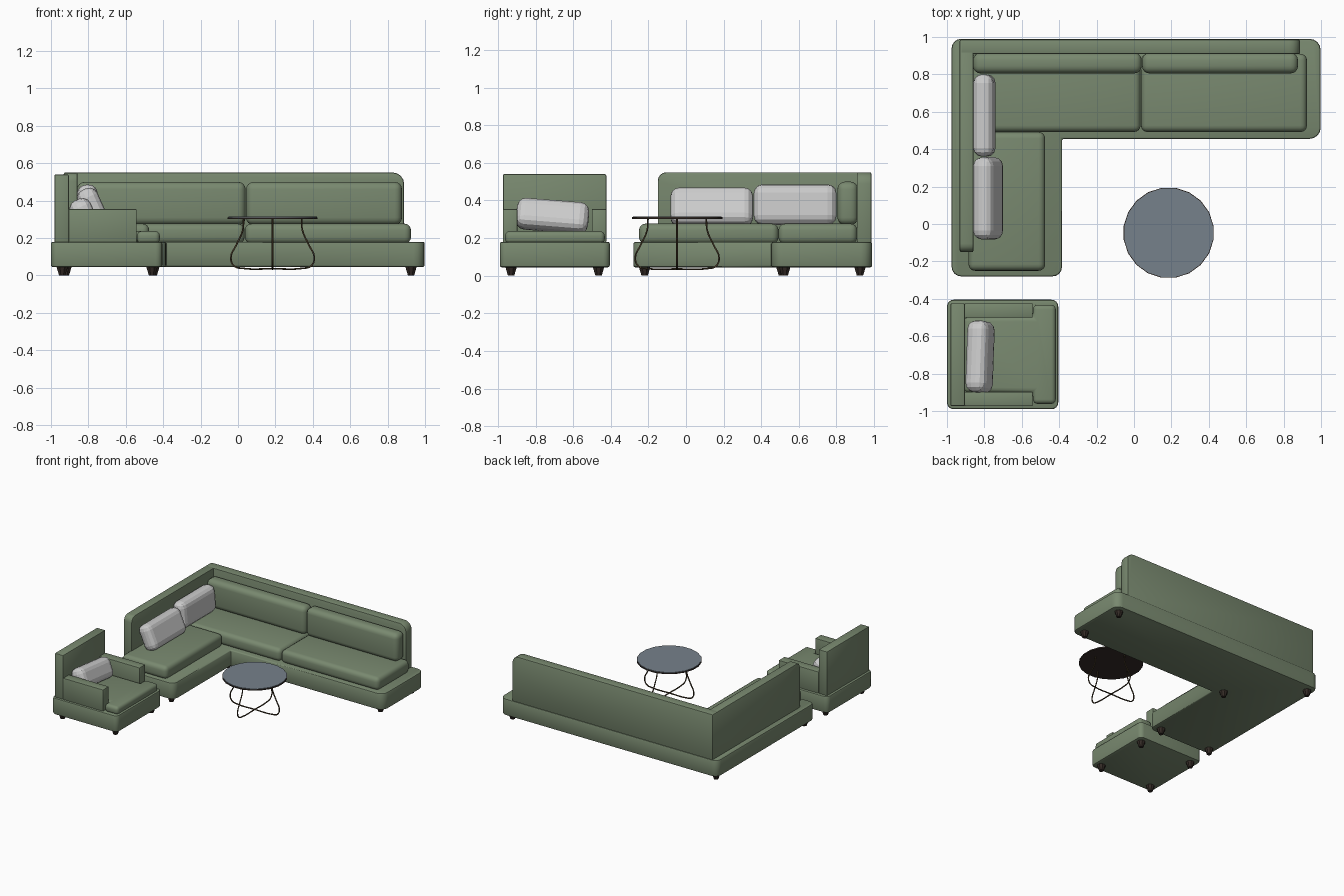
import bpy, bmesh, math
from mathutils import Vector, Matrix

if "Cube" in bpy.data.objects:
    bpy.data.objects.remove(bpy.data.objects["Cube"])


def material(name, rgb):
    m = bpy.data.materials.new(name)
    m.diffuse_color = (*rgb, 1)
    m.use_nodes = True
    m.node_tree.nodes["Principled BSDF"].inputs["Base Color"].default_value = m.diffuse_color
    return m


GREEN = material("green_fabric", (0.19, 0.25, 0.16))
DARK = material("dark_wood", (0.035, 0.025, 0.02))
WIRE = material("bronze_wire", (0.06, 0.04, 0.02))
GLASS = material("slate_top", (0.18, 0.22, 0.26))


def finish(bm, name, mat=None, bevel=0, seg=3, smooth=True):
    bmesh.ops.recalc_face_normals(bm, faces=bm.faces)
    if bevel:
        edges = [e for e in bm.edges if e.calc_face_angle(0) > math.radians(40)]
        bmesh.ops.bevel(bm, geom=edges, offset=bevel, segments=seg, profile=0.5,
                        affect='EDGES', clamp_overlap=True)
    me = bpy.data.meshes.new(name)
    bm.to_mesh(me)
    bm.free()
    ob = bpy.data.objects.new(name, me)
    bpy.context.collection.objects.link(ob)
    if mat:
        me.materials.append(mat)
    if smooth:
        bpy.ops.object.select_all(action='DESELECT')
        ob.select_set(True)
        bpy.context.view_layer.objects.active = ob
        bpy.ops.object.shade_smooth_by_angle(angle=math.radians(35))
    return ob


def outline(pts, n=4):
    """Round each right-angled corner (u, v, radius) with an arc."""
    out = []
    for i, (u, v, r) in enumerate(pts):
        p = Vector((u, v))
        if not r:
            out.append(p)
            continue
        a = (Vector(pts[i - 1][:2]) - p).normalized()
        b = (Vector(pts[(i + 1) % len(pts)][:2]) - p).normalized()
        for k in range(n + 1):
            t = math.pi / 2 * k / n
            out.append(p + r * (a + b) - r * (a * math.sin(t) + b * math.cos(t)))
    return out


def prism(name, pts, lo, hi, plane='xy', mat=GREEN, bevel=0.01, seg=2):
    """Extrude a rounded outline along the axis missing from plane."""
    place = {'xy': lambda u, v, w: (u, v, w),
             'xz': lambda u, v, w: (u, w, v),
             'yz': lambda u, v, w: (w, u, v)}[plane]
    bm = bmesh.new()
    f = bm.faces.new([bm.verts.new(place(p.x, p.y, lo)) for p in outline(pts)])
    ext = bmesh.ops.extrude_face_region(bm, geom=[f])
    verts = [g for g in ext['geom'] if isinstance(g, bmesh.types.BMVert)]
    step = Vector(place(0, 0, hi - lo))
    bmesh.ops.translate(bm, verts=verts, vec=step)
    if not any(f.is_valid and v in f.verts for v in verts) and len(bm.faces) == len(f.verts) + 1:
        bm.faces.new([v for v in f.verts])
    return finish(bm, name, mat, bevel, seg)


def rect(u0, v0, u1, v1, r=(0, 0, 0, 0)):
    return [(u0, v0, r[0]), (u1, v0, r[1]), (u1, v1, r[2]), (u0, v1, r[3])]


def cushion(name, x0, y0, x1, y1, z0, z1, bevel=0.035):
    prism(name, rect(x0, y0, x1, y1), z0, z1, bevel=bevel, seg=4)


def pillow(name, loc, size, tilt, roll=0):
    bm = bmesh.new()
    bmesh.ops.create_cube(bm, size=1, matrix=Matrix.Diagonal((*size, 1)))
    ob = finish(bm, name, None, 0.047, 3, smooth=False)
    ob.location = loc
    ob.rotation_euler = (math.radians(roll), math.radians(tilt), 0)


def cone(name, x, y, z0, z1, r0, r1, sides, mat):
    bm = bmesh.new()
    bmesh.ops.create_cone(bm, cap_ends=True, segments=sides, radius1=r0, radius2=r1,
                          depth=z1 - z0,
                          matrix=Matrix.Translation((x, y, (z0 + z1) / 2))
                          @ Matrix.Rotation(math.pi / sides, 4, 'Z'))
    return finish(bm, name, mat)


# corner sofa: plinth and two backrest panels
prism("sofa_base", [(-0.975, -0.28, 0.05), (-0.385, -0.28, 0.05), (-0.385, 0.455, 0),
                    (0.998, 0.455, 0.06), (0.998, 0.99, 0.06), (-0.975, 0.99, 0.05)],
      0.045, 0.18)
prism("sofa_long_back", rect(-0.93, 0.175, 0.888, 0.55, (0, 0, 0.06, 0)),
      0.908, 0.986, 'xz', bevel=0.008)
prism("sofa_side_back", rect(-0.15, 0.175, 0.985, 0.55, (0, 0, 0, 0.045)),
      -0.932, -0.858, 'yz', bevel=0.008)

# sofa seat and back cushions
cushion("seat_cushion_left", -0.87, 0.492, 0.035, 0.91, 0.17, 0.277)
cushion("seat_cushion_right", 0.037, 0.492, 0.925, 0.91, 0.17, 0.277)
cushion("seat_cushion_chaise", -0.885, -0.25, -0.475, 0.492, 0.17, 0.277)
cushion("back_cushion_left", -0.86, 0.805, 0.041, 0.915, 0.27, 0.5, 0.04)
cushion("back_cushion_right", 0.043, 0.805, 0.877, 0.915, 0.27, 0.5, 0.04)

# armchair
prism("chair_base", rect(-1, -0.99, -0.405, -0.405, (0.035,) * 4), 0.045, 0.18)
prism("chair_back", rect(-0.982, -0.974, -0.904, -0.424), 0.175, 0.54, bevel=0.008)
for side, y0, y1 in (("left", -0.974, -0.897), ("right", -0.501, -0.424)):
    prism("chair_arm_" + side, rect(-0.906, y0, -0.542, y1), 0.175, 0.355, bevel=0.006)
prism("chair_seat_cushion",
      [(-0.91, -0.9, 0), (-0.54, -0.9, 0), (-0.54, -0.962, 0), (-0.418, -0.962, 0),
       (-0.418, -0.432, 0), (-0.54, -0.432, 0), (-0.54, -0.498, 0), (-0.91, -0.498, 0)],
      0.17, 0.237, bevel=0.025, seg=4)

# loose pillows
pillow("sofa_pillow_front", (-0.78, 0.137, 0.365), (0.115, 0.44, 0.21), -24)
pillow("sofa_pillow_rear", (-0.8, 0.58, 0.378), (0.11, 0.44, 0.215), -5)
pillow("chair_pillow", (-0.823, -0.71, 0.318), (0.12, 0.385, 0.165), -24, -5)

# tapered feet
feet = [(0.925, 0.925), (0.925, 0.525), (-0.92, 0.925), (-0.45, 0.51),
        (-0.92, -0.22), (-0.45, -0.22),
        (-0.94, -0.93), (-0.46, -0.93), (-0.94, -0.465), (-0.46, -0.465)]
for i, (x, y) in enumerate(feet):
    cone(f"foot_{i + 1}", x, y, 0, 0.05, 0.018, 0.034, 8, DARK)

# round table: top, dark underside, two crossing wire hoops
TX, TY = 0.185, -0.047
cone("table_underside", TX, TY, 0.302, 0.311, 0.243, 0.243, 20, DARK)
cone("table_top", TX, TY, 0.309, 0.315, 0.239, 0.239, 20, GLASS)
half = [(0.155, 0.305), (0.16, 0.24), (0.193, 0.165), (0.223, 0.095),
        (0.205, 0.05), (0.16, 0.038)]
path = [(-r, z) for r, z in half] + [(0, 0.036)] + [(r, z) for r, z in reversed(half)]
for i in range(2):
    cu = bpy.data.curves.new("table_hoop", 'CURVE')
    cu.dimensions = '3D'
    cu.bevel_depth = 0.005
    cu.bevel_resolution = 1
    cu.resolution_u = 4
    sp = cu.splines.new('BEZIER')
    sp.bezier_points.add(len(path) - 1)
    for bp, (r, z) in zip(sp.bezier_points, path):
        bp.co = (r, 0, z)
        bp.handle_left_type = bp.handle_right_type = 'AUTO'
    cu.materials.append(WIRE)
    ob = bpy.data.objects.new(f"table_hoop_{i + 1}", cu)
    ob.location = (TX, TY, 0)
    ob.rotation_euler.z = i * math.pi / 2
    bpy.context.collection.objects.link(ob)
    bpy.ops.object.select_all(action='DESELECT')
    ob.select_set(True)
    bpy.context.view_layer.objects.active = ob
    bpy.ops.object.convert(target='MESH')
